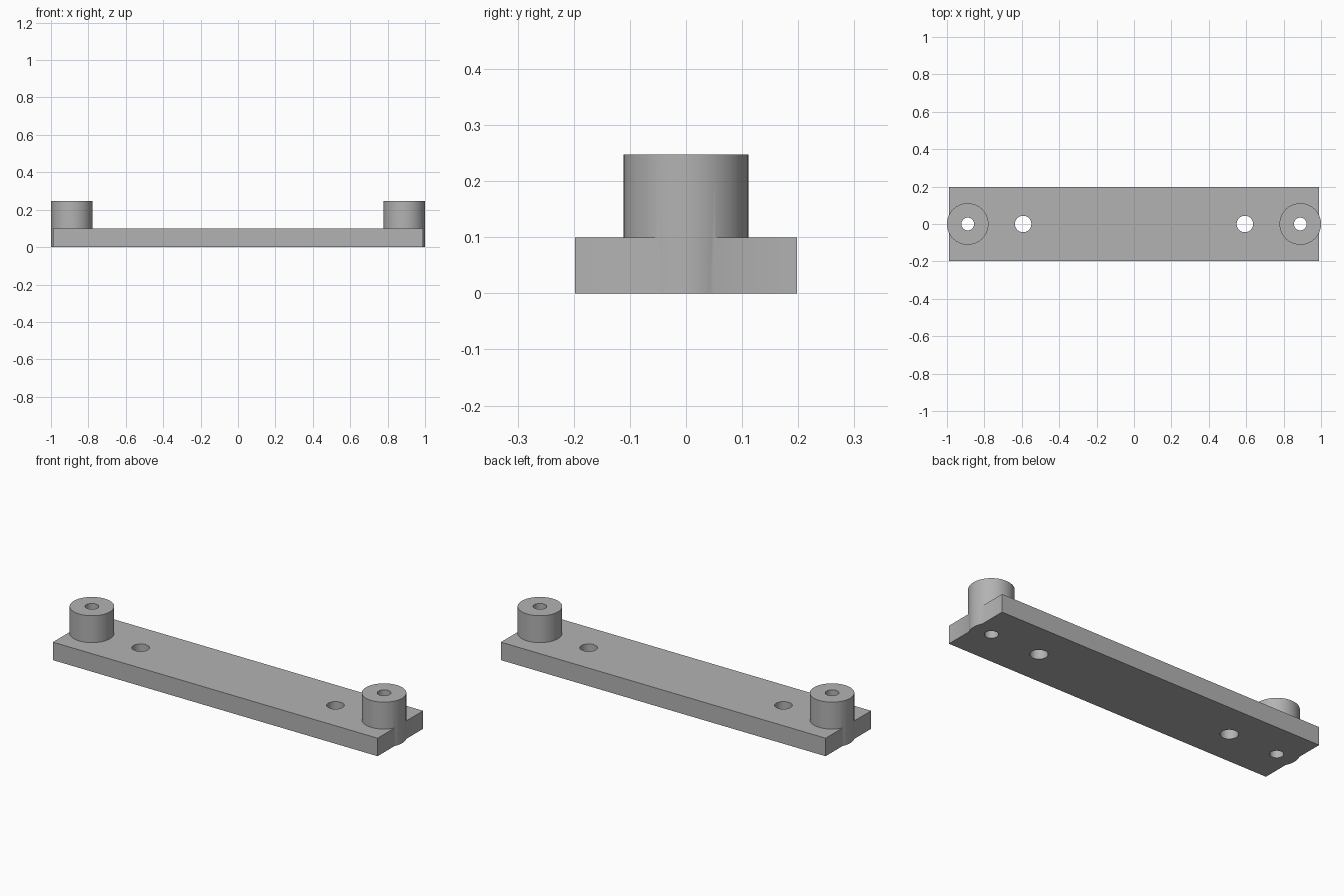
import bpy
import math

default = bpy.data.objects.get("Cube")
if default:
    bpy.data.objects.remove(default, do_unlink=True)

LENGTH, WIDTH, THICK = 1.976, 0.395, 0.099
BOSS_X, BOSS_R, BOSS_H = 0.889, 0.111, 0.247
BOSS_HOLE_R = 0.034
PLATE_HOLE_X, PLATE_HOLE_R = 0.593, 0.044

grey = bpy.data.materials.new("plain grey")
grey.use_nodes = True
colour = (0.45, 0.45, 0.45, 1)
grey.diffuse_color = colour
grey.node_tree.nodes["Principled BSDF"].inputs["Base Color"].default_value = colour


def cylinder(name, x, radius, bottom, top):
    bpy.ops.mesh.primitive_cylinder_add(
        vertices=64, radius=radius, depth=top - bottom,
        location=(x, 0, (bottom + top) / 2))
    obj = bpy.context.object
    obj.name = name
    obj.data.materials.append(grey)
    return obj


def combine(target, tool, operation):
    mod = target.modifiers.new(operation.lower(), "BOOLEAN")
    mod.operation = operation
    mod.solver = "EXACT"
    mod.object = tool
    bpy.context.view_layer.objects.active = target
    bpy.ops.object.modifier_apply(modifier=mod.name)
    bpy.data.objects.remove(tool, do_unlink=True)


# Flat bar
bpy.ops.mesh.primitive_cube_add(size=1, location=(0, 0, THICK / 2))
bar = bpy.context.object
bar.name = "mounting_bar"
bar.scale = (LENGTH, WIDTH, THICK)
bpy.ops.object.transform_apply(location=False, rotation=False, scale=True)
bar.data.materials.append(grey)

# Bosses that overhang each end, running the full height
for side in (-1, 1):
    combine(bar, cylinder("end_boss", side * BOSS_X, BOSS_R, 0, BOSS_H), "UNION")

# Through holes in the bosses and the bar
for side in (-1, 1):
    for x, radius in ((BOSS_X, BOSS_HOLE_R), (PLATE_HOLE_X, PLATE_HOLE_R)):
        combine(bar, cylinder("hole_cutter", side * x, radius, -0.1, 0.4), "DIFFERENCE")

# Smooth round walls, crisp edges
bpy.ops.object.select_all(action="DESELECT")
bar.select_set(True)
bpy.context.view_layer.objects.active = bar
bpy.ops.object.shade_smooth_by_angle(angle=math.radians(30))
